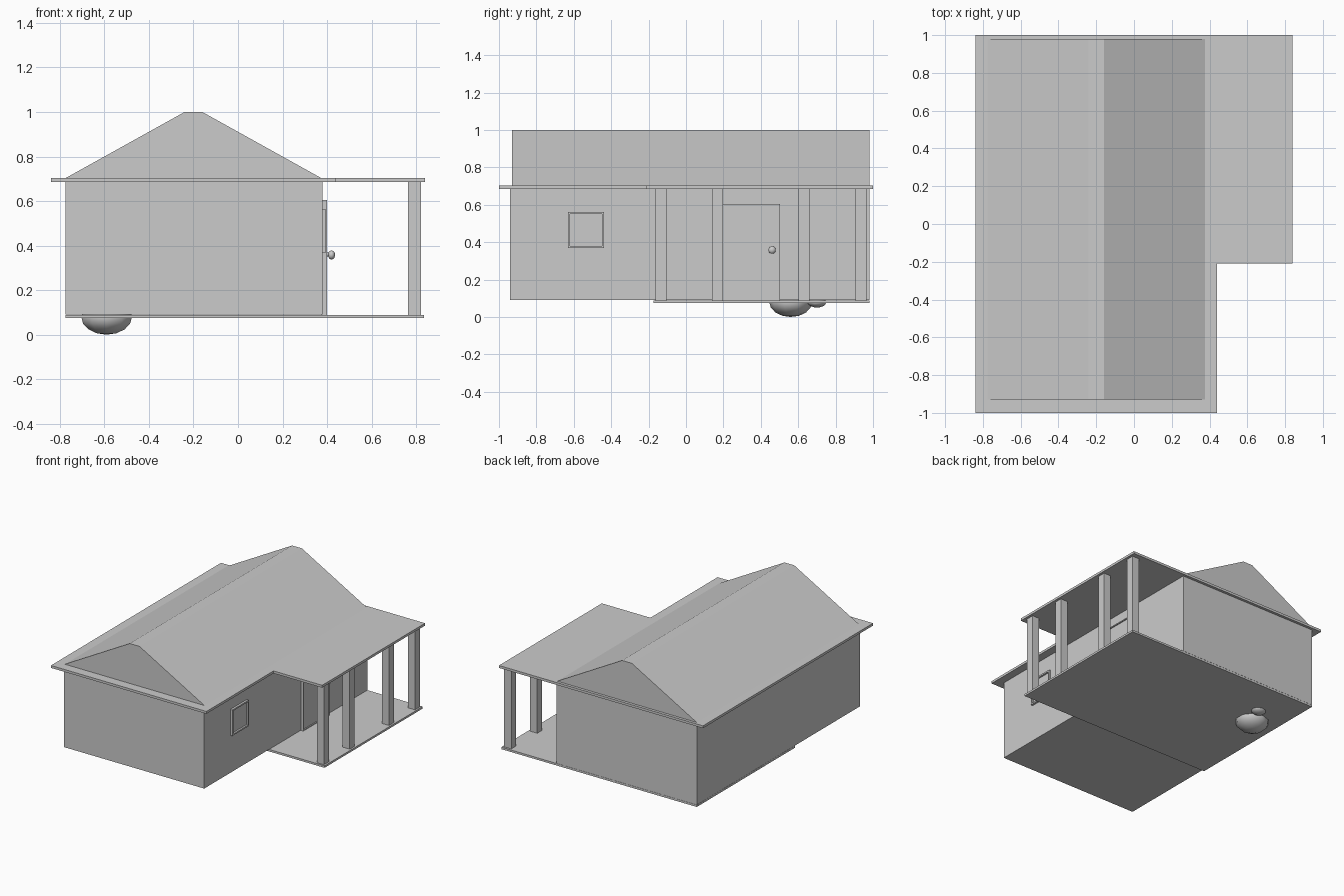
import bpy, bmesh
from mathutils import Vector

if "Cube" in bpy.data.objects:
    bpy.data.objects.remove(bpy.data.objects["Cube"])


def prism(name, pts, axis, lo, hi):
    """Extrude a 2D outline along y or z between lo and hi."""
    bm = bmesh.new()
    place = (lambda a, b, t: (a, t, b)) if axis == 'y' else (lambda a, b, t: (a, b, t))
    face = bm.faces.new([bm.verts.new(place(a, b, lo)) for a, b in pts])
    new = bmesh.ops.extrude_face_region(bm, geom=[face])['geom']
    shift = Vector(place(0, 0, hi - lo))
    bmesh.ops.translate(bm, vec=shift, verts=[v for v in new if isinstance(v, bmesh.types.BMVert)])
    bmesh.ops.recalc_face_normals(bm, faces=bm.faces)
    mesh = bpy.data.meshes.new(name)
    bm.to_mesh(mesh)
    bm.free()
    ob = bpy.data.objects.new(name, mesh)
    bpy.context.collection.objects.link(ob)
    return ob


def box(name, x, y, z):
    return prism(name, [(x[0], y[0]), (x[1], y[0]), (x[1], y[1]), (x[0], y[1])], 'z', *z)


def frame(name, x, y, z, w):
    """Four trim strips around an opening on the right wall."""
    box(name + "_left", x, (y[0], y[0] + w), z)
    box(name + "_right", x, (y[1] - w, y[1]), z)
    box(name + "_top", x, (y[0] + w, y[1] - w), (z[1] - w, z[1]))
    box(name + "_bottom", x, (y[0] + w, y[1] - w), (z[0], z[0] + w))


def ball(name, loc, size, seg=16, rings=10):
    bpy.ops.mesh.primitive_uv_sphere_add(segments=seg, ring_count=rings, radius=1, location=loc)
    ob = bpy.context.object
    ob.name = name
    ob.scale = size
    bpy.ops.object.shade_smooth()
    return ob


# House body and floor slab
box("walls", (-0.775, 0.38), (-0.94, 0.98), (0.09, 0.69))
box("floor", (-0.775, 0.835), (-0.175, 0.98), (0.074, 0.089))

# L-shaped eaves slab covering house and porch
prism("eaves", [(-0.84, -1), (0.44, -1), (0.44, -0.21), (0.84, -0.21), (0.84, 1), (-0.84, 1)],
      'z', 0.685, 0.703)

# Gable roof with a narrow flat ridge
prism("roof", [(-0.78, 0.70), (0.38, 0.70), (-0.16, 1.0), (-0.24, 1.0)], 'y', -0.93, 0.98)

# Porch columns
for i, y in enumerate((-0.163, 0.14, 0.602, 0.907)):
    box(f"porch_column_{i + 1}", (0.763, 0.822), (y, y + 0.058), (0.085, 0.69))

# Door with trim
box("door", (0.375, 0.392), (0.20, 0.50), (0.087, 0.60))
frame("door_trim", (0.378, 0.40), (0.197, 0.503), (0.087, 0.605), 0.008)

# Door knob: plate, stem and ball
for name, r, x0, x1 in (("knob_plate", 0.017, 0.39, 0.40), ("knob_stem", 0.009, 0.39, 0.42)):
    bpy.ops.mesh.primitive_cylinder_add(vertices=16, radius=r, depth=x1 - x0,
                                        location=((x0 + x1) / 2, 0.46, 0.36),
                                        rotation=(0, 1.5708, 0))
    bpy.context.object.name = name
    bpy.ops.object.shade_smooth_by_angle()
ball("knob", (0.42, 0.46, 0.358), (0.016, 0.02, 0.02))

# Window with trim
box("window_pane", (0.375, 0.383), (-0.625, -0.445), (0.375, 0.555))
frame("window_trim", (0.378, 0.396), (-0.632, -0.438), (0.368, 0.562), 0.011)

# Rocks poking out beneath the floor
ball("rock_large", (-0.59, 0.56, 0.08), (0.12, 0.115, 0.08), 10, 8)
ball("rock_small", (-0.53, 0.70, 0.08), (0.055, 0.05, 0.03), 10, 8)
